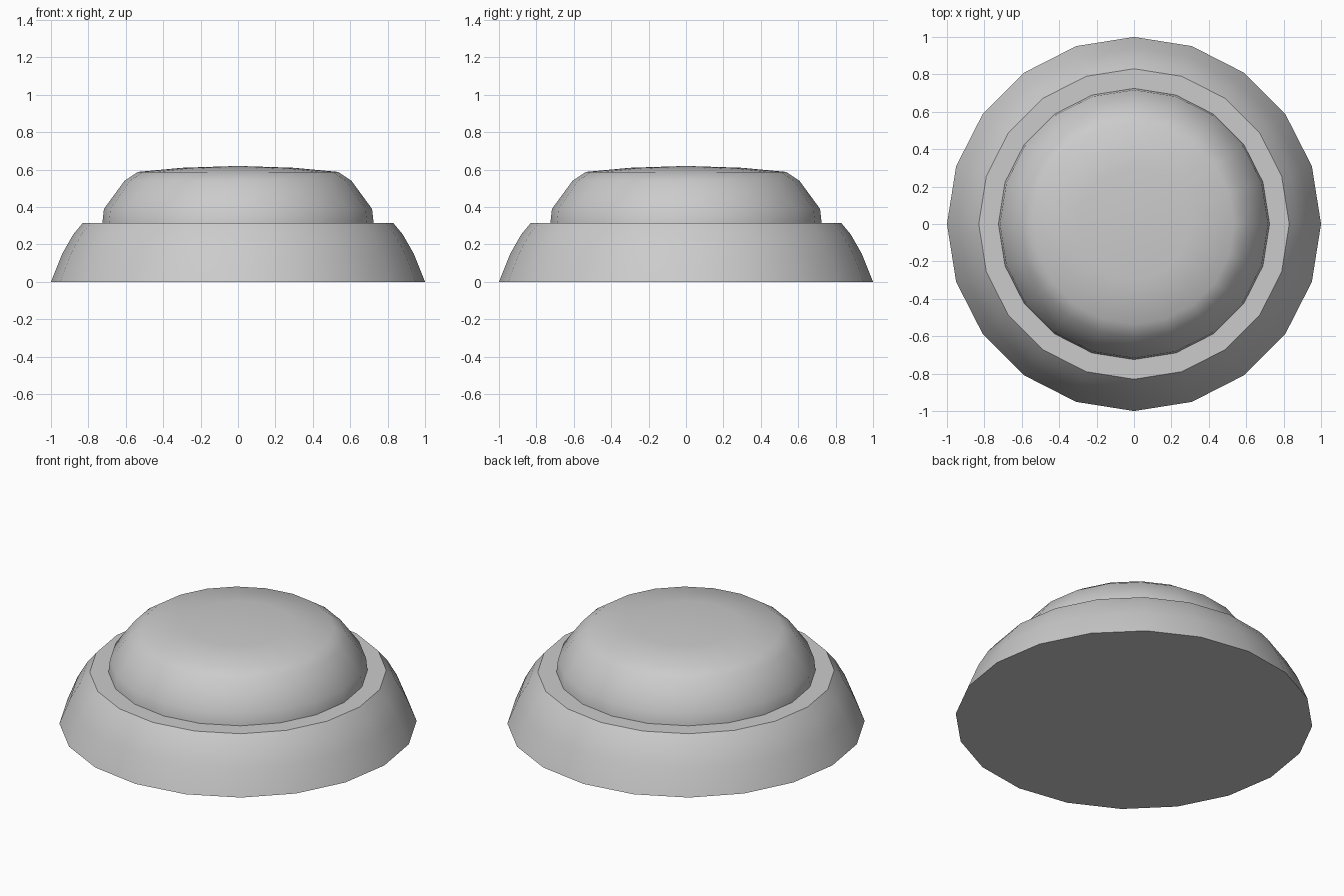
import bpy, bmesh
from math import cos, sin, tau

if "Cube" in bpy.data.objects:
    bpy.data.objects.remove(bpy.data.objects["Cube"])

SIDES = 20


def lathe(name, profile):
    """Revolve (radius, height) points around z; radius 0 makes a pole."""
    bm = bmesh.new()
    rings = []
    for r, z in profile:
        if r == 0:
            rings.append([bm.verts.new((0, 0, z))] * SIDES)
        else:
            rings.append([bm.verts.new((r * cos(tau * i / SIDES), r * sin(tau * i / SIDES), z))
                          for i in range(SIDES)])
    for a, b in zip(rings, rings[1:]):
        for i in range(SIDES):
            j = (i + 1) % SIDES
            quad = list(dict.fromkeys((a[i], a[j], b[j], b[i])))
            bm.faces.new(quad)
    mesh = bpy.data.meshes.new(name)
    bm.to_mesh(mesh)
    bm.free()
    obj = bpy.data.objects.new(name, mesh)
    bpy.context.collection.objects.link(obj)
    bpy.ops.object.select_all(action='DESELECT')
    obj.select_set(True)
    bpy.context.view_layer.objects.active = obj
    bpy.ops.object.shade_smooth_by_angle(angle=0.65)
    return obj


# Wide flared base with closed underside and flat ledge
lathe("base", [(0, 0), (1, 0), (0.94, 0.15), (0.88, 0.255), (0.83, 0.315), (0.725, 0.315)])

# Rounded cap with a shallow domed top
lathe("cap", [(0.725, 0.315), (0.717, 0.39), (0.607, 0.54), (0.535, 0.588),
              (0.3, 0.61), (0, 0.62)])
